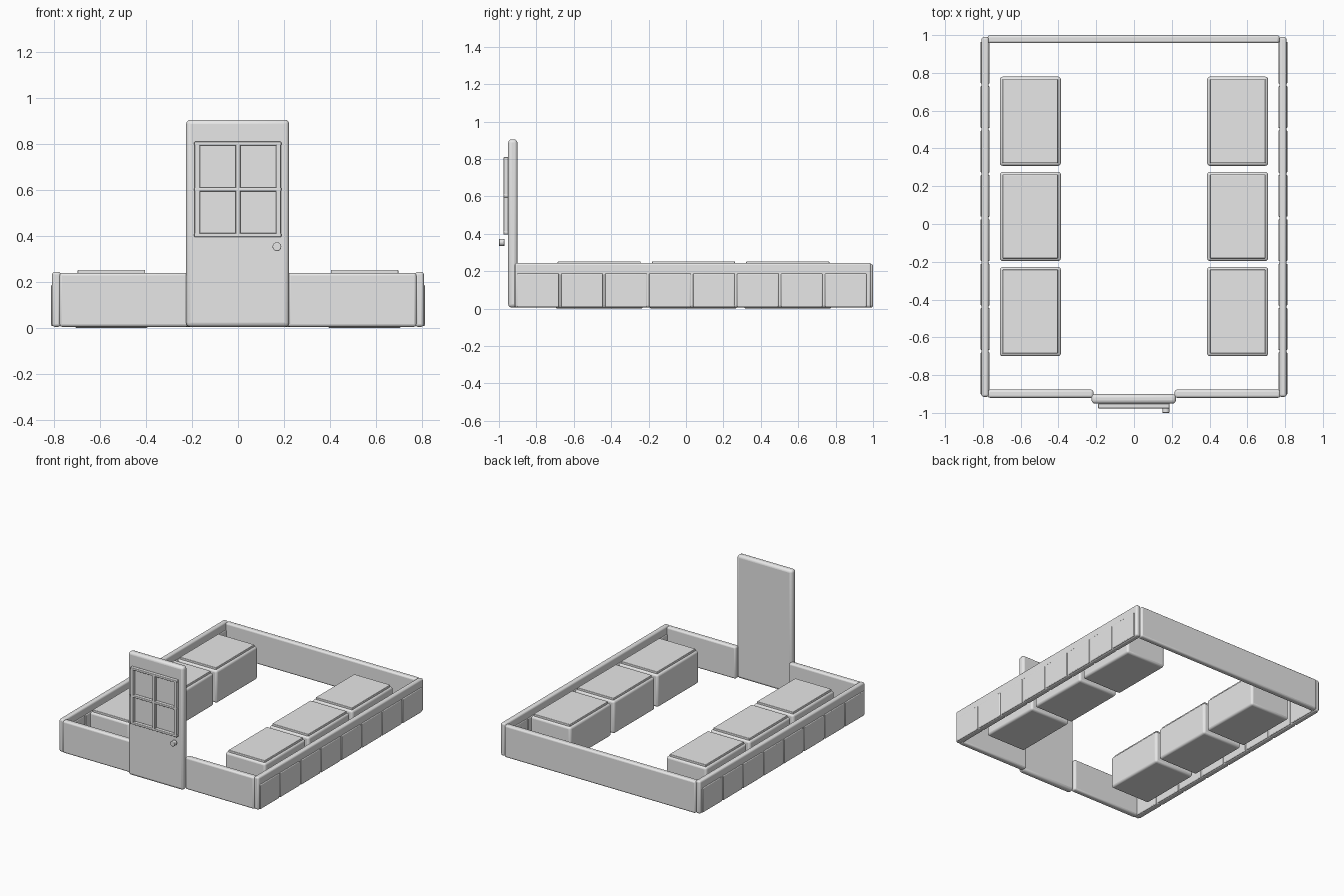
import bpy
import bmesh
from mathutils import Matrix, Vector

cube = bpy.data.objects.get("Cube")
if cube:
    bpy.data.objects.remove(cube, do_unlink=True)

grey = bpy.data.materials.new("plain grey")
grey.use_nodes = True
GREY = (0.8, 0.8, 0.8, 1)
grey.diffuse_color = GREY
grey.node_tree.nodes["Principled BSDF"].inputs["Base Color"].default_value = GREY


def finish(name, bm, bevel):
    """Turn a bmesh into an object with softly rounded edges."""
    mesh = bpy.data.meshes.new(name)
    bm.to_mesh(mesh)
    bm.free()
    mesh.materials.append(grey)
    obj = bpy.data.objects.new(name, mesh)
    bpy.context.collection.objects.link(obj)
    mod = obj.modifiers.new("rounded edges", "BEVEL")
    mod.width = bevel
    mod.segments = 3
    mod.limit_method = "ANGLE"
    bpy.ops.object.select_all(action="DESELECT")
    obj.select_set(True)
    bpy.context.view_layer.objects.active = obj
    bpy.ops.object.shade_smooth_by_angle()
    return obj


def box(name, x, y, z, bevel=0.012):
    """Rounded box given by its (low, high) range on each axis."""
    low, high = (Vector(p) for p in zip(x, y, z))
    size = high - low
    bm = bmesh.new()
    bmesh.ops.create_cube(bm, size=1, matrix=Matrix.Translation((low + high) / 2)
                          @ Matrix.Diagonal((*size, 1)))
    return finish(name, bm, bevel)


def mirrored(x, side):
    return tuple(sorted(side * v for v in x))


# Back wall
box("back_wall", (-0.775, 0.77), (0.957, 1.0), (0.006, 0.24))

for side, label in ((-1, "right"), (1, "left")):
    # Front and side walls
    box(f"front_wall_{label}", mirrored((0.215, 0.775), side), (-0.92, -0.877), (0.006, 0.24))
    box(f"side_wall_{label}", mirrored((0.769, 0.807), side), (-0.915, 0.99), (0.006, 0.245))

    # Row of raised panels showing on both faces of the side wall
    for i in range(8):
        y = -0.902 + 0.235 * i
        box(f"wall_panel_{label}_{i + 1}", mirrored((0.764, 0.812), side),
            (y, y + 0.222), (0.009, 0.188), 0.005)

    # Benches with a thin cushion plate on top
    for i in range(3):
        y = -0.70 + 0.504 * i
        box(f"bench_{label}_{i + 1}", mirrored((0.387, 0.71), side),
            (y, y + 0.472), (0, 0.238), 0.015)
        box(f"bench_top_{label}_{i + 1}", mirrored((0.403, 0.696), side),
            (y + 0.014, y + 0.458), (0.23, 0.253), 0.004)

# Door
box("door", (-0.225, 0.222), (-0.951, -0.901), (0.006, 0.905), 0.018)

# Window frame bars
depth = (-0.976, -0.95)
for i, x in enumerate(((-0.188, -0.165), (-0.01, 0.01), (0.165, 0.186))):
    box(f"window_upright_{i + 1}", x, depth, (0.398, 0.808), 0.004)
for i, z in enumerate((0.396, 0.594, 0.793)):
    box(f"window_crossbar_{i + 1}", (-0.19, 0.188), depth, (z, z + 0.017), 0.004)

# Door knob
bm = bmesh.new()
bmesh.ops.create_cone(bm, cap_ends=True, segments=24, radius1=0.019, radius2=0.019, depth=0.03,
                      matrix=Matrix.Translation((0.169, -0.985, 0.354))
                      @ Matrix.Rotation(1.5708, 4, "X"))
finish("door_knob", bm, 0.004)
